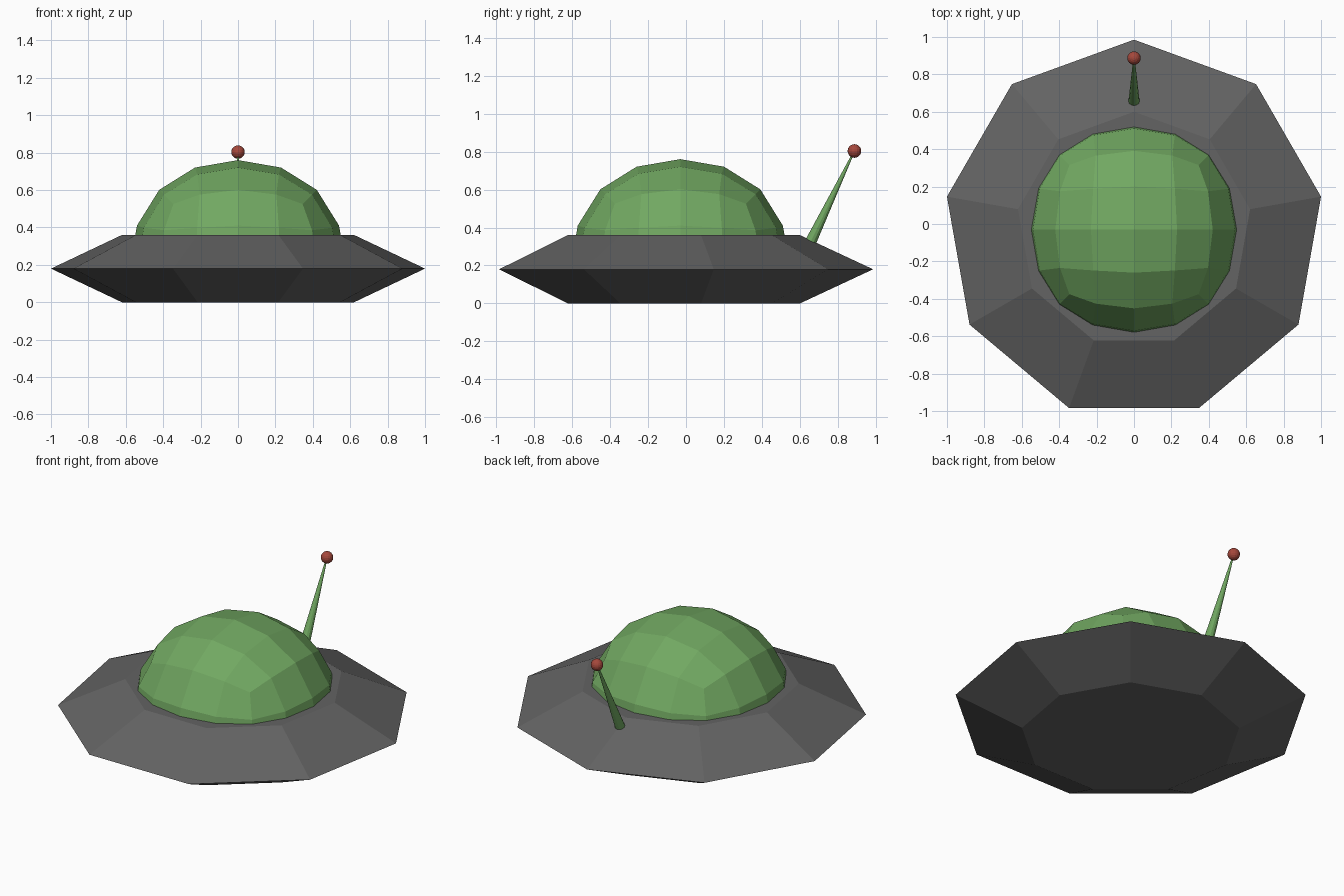
import bpy, bmesh, math
from mathutils import Vector

if "Cube" in bpy.data.objects:
    bpy.data.objects.remove(bpy.data.objects["Cube"])

CY = -0.03  # centre of saucer and dome on y


def material(name, rgb):
    m = bpy.data.materials.new(name)
    m.diffuse_color = (*rgb, 1)
    m.use_nodes = True
    m.node_tree.nodes["Principled BSDF"].inputs["Base Color"].default_value = m.diffuse_color
    return m


grey = material("dark_grey", (0.125, 0.125, 0.125))
green = material("green", (0.165, 0.39, 0.12))
red = material("red", (0.38, 0.065, 0.045))


def finish(bm, name, mat):
    bmesh.ops.recalc_face_normals(bm, faces=bm.faces)
    me = bpy.data.meshes.new(name)
    bm.to_mesh(me)
    bm.free()
    me.materials.append(mat)
    ob = bpy.data.objects.new(name, me)
    bpy.context.collection.objects.link(ob)
    return ob


# Saucer: nine-sided double bevelled disc with one corner at the back
bm = bmesh.new()
N = 9
rings = []
for r, z in ((0.63, 0.0), (1.0154, 0.18), (0.63, 0.36)):
    rings.append([bm.verts.new((r * math.cos(math.pi / 2 + 2 * math.pi * i / N),
                                CY + r * math.sin(math.pi / 2 + 2 * math.pi * i / N), z))
                  for i in range(N)])
for a, b in zip(rings, rings[1:]):
    for i in range(N):
        j = (i + 1) % N
        bm.faces.new((a[i], a[j], b[j], b[i]))
bm.faces.new(rings[0])
bm.faces.new(rings[2])
finish(bm, "saucer_hull", grey)

# Dome: upper half of a twice-subdivided cube
bm = bmesh.new()
bmesh.ops.create_cube(bm, size=2)
src = finish(bm, "dome_source", green)
mod = src.modifiers.new("round", "SUBSURF")
mod.levels = 2
deps = bpy.context.evaluated_depsgraph_get()
deps.update()
bm = bmesh.new()
bm.from_mesh(src.evaluated_get(deps).to_mesh())
bpy.data.objects.remove(src)
top = max(v.co.z for v in bm.verts)
for v in bm.verts:
    v.co = v.co * (0.58 / top) + Vector((0, CY, 0.18))
bmesh.ops.bisect_plane(bm, geom=bm.verts[:] + bm.edges[:] + bm.faces[:], dist=1e-4,
                       plane_co=(0, 0, 0.2), plane_no=(0, 0, 1), clear_inner=True)
for f in bm.faces:
    f.smooth = False
finish(bm, "dome", green)

# Antenna: thin leaning cone from the rear slope to the ball
base, tip = Vector((0, 0.645, 0.30)), Vector((0, 0.885, 0.80))
axis = tip - base
bm = bmesh.new()
bmesh.ops.create_cone(bm, cap_ends=True, segments=12, radius1=0.031, radius2=0.004,
                      depth=axis.length)
rot = axis.to_track_quat('Z', 'Y')
for v in bm.verts:
    v.co = rot @ v.co + (base + tip) / 2
finish(bm, "antenna_rod", green)

# Antenna ball
bm = bmesh.new()
bmesh.ops.create_uvsphere(bm, u_segments=16, v_segments=10, radius=0.036)
bmesh.ops.translate(bm, verts=bm.verts, vec=(0, 0.887, 0.803))
finish(bm, "antenna_ball", red)
